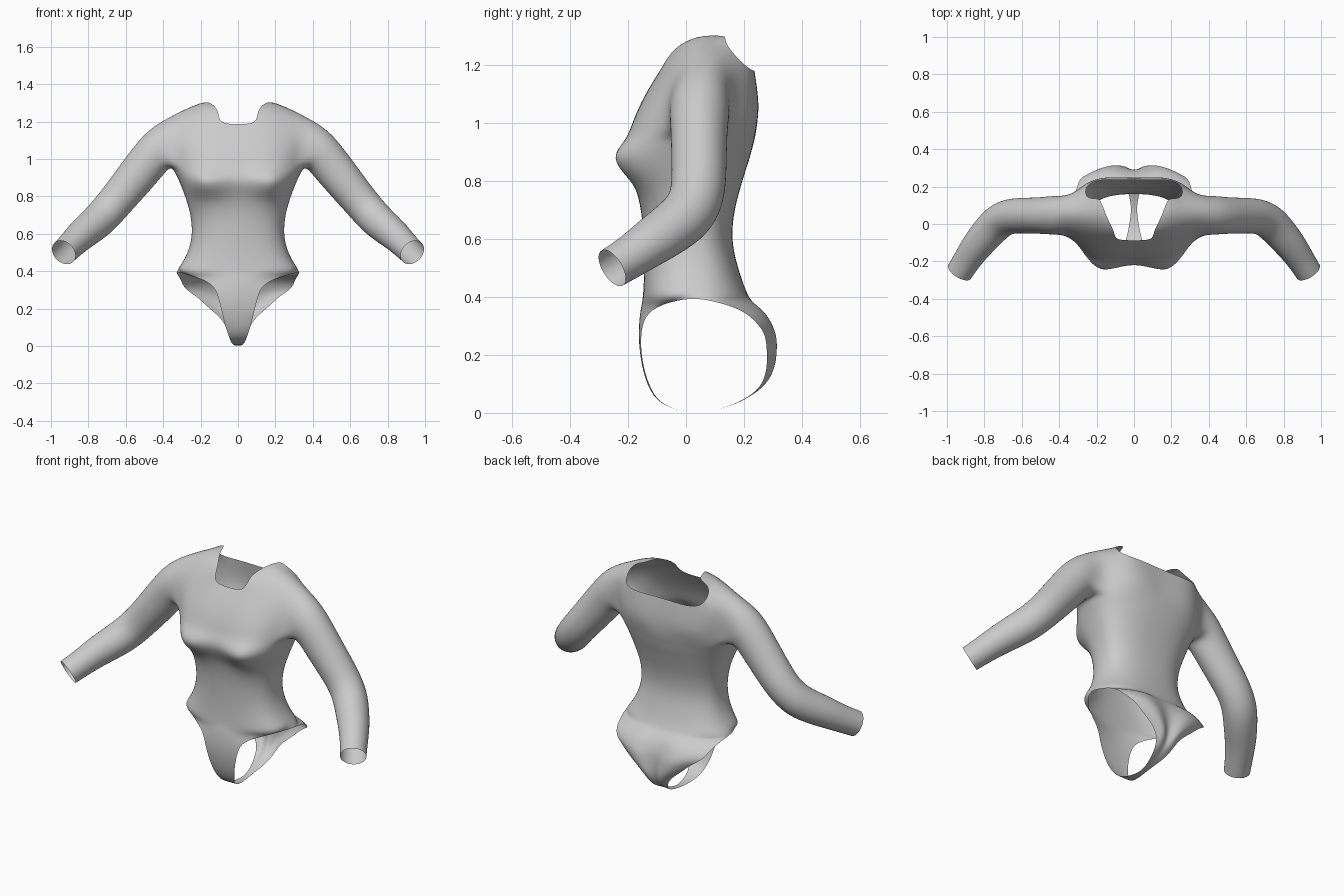
import bpy, bmesh, math
from mathutils import Vector

N = 12  # columns from front centre (0) round the side (6) to back centre (12)

bm = bmesh.new()


def grid(rows, closed=False):
    """Skin a list of equally long point rows with quads."""
    vs = [[bm.verts.new(p) for p in row] for row in rows]
    n = len(vs[0])
    for a, b in zip(vs, vs[1:]):
        for i in range(n if closed else n - 1):
            j = (i + 1) % n
            bm.faces.new((a[i], a[j], b[j], b[i]))


def spread(k):
    return abs(math.sin(math.pi * k / N)) ** 0.8


def ring(z, w, yf, yb, side):
    """Half cross-section of the torso with a soft bust bulge."""
    pts = []
    for k in range(N + 1):
        c = math.cos(math.pi * k / N)
        x = w * spread(k) if 0 < k < N else 0.0
        depth = side - yf if c > 0 else yb - side
        y = side - math.copysign(abs(c) ** 0.8, c) * depth
        if c > 0.05:
            y -= 0.078 * math.exp(-((x - 0.18) / 0.095) ** 2 - ((z - 0.87) / 0.075) ** 2)
        pts.append((x, y, z))
    return pts


def panel_row(cy, cz, edge, bump=0.0):
    """Row from the centre line out to the leg opening, columns 0..6."""
    ex, ey, ez = edge
    pts = []
    for k in range(7):
        t = spread(k)
        y = cy + (ey - cy) * t * t + bump * math.sin(math.pi * t)
        pts.append((ex * t, y, cz + (ez - cz) * t))
    return pts


# Torso from hip to armpit: z, half width, front y, back y, side y
torso = [ring(*r) for r in (
    (0.40, 0.335, -0.15, 0.218, 0.02),
    (0.45, 0.295, -0.147, 0.197, 0.02),
    (0.52, 0.262, -0.145, 0.175, 0.02),
    (0.60, 0.245, -0.147, 0.157, 0.02),
    (0.70, 0.254, -0.155, 0.167, 0.02),
    (0.78, 0.278, -0.172, 0.190, 0.03),
    (0.83, 0.296, -0.193, 0.205, 0.03),
    (0.88, 0.316, -0.210, 0.222, 0.03),
    (0.92, 0.336, -0.208, 0.232, 0.035),
    (0.955, 0.355, -0.195, 0.242, 0.04))]
grid(torso)
hip, armpit = torso[0], torso[-1]

# Front pelvis panel, narrowing to the crotch
crotch = panel_row(0.07, 0.0, (0.012, 0.07, 0.0))
grid([hip[:7]] + [panel_row(*r) for r in (
    (-0.155, 0.375, (0.25, -0.09, 0.375)),
    (-0.160, 0.34, (0.13, -0.145, 0.335)),
    (-0.165, 0.27, (0.105, -0.158, 0.26)),
    (-0.158, 0.19, (0.085, -0.152, 0.18)),
    (-0.140, 0.11, (0.068, -0.132, 0.105)),
    (-0.105, 0.04, (0.045, -0.10, 0.04)),
    (-0.030, 0.006, (0.03, -0.03, 0.006)))] + [crotch])

# Back pelvis panel with a soft centre crease
grid([hip[:5:-1]] + [panel_row(*r) for r in (
    (0.227, 0.385, (0.325, 0.10, 0.385), 0.02),
    (0.250, 0.35, (0.305, 0.20, 0.355), 0.035),
    (0.270, 0.31, (0.288, 0.25, 0.305), 0.035),
    (0.280, 0.265, (0.225, 0.275, 0.27), 0.038),
    (0.280, 0.21, (0.165, 0.28, 0.21), 0.037),
    (0.280, 0.16, (0.095, 0.28, 0.155), 0.03),
    (0.262, 0.10, (0.060, 0.265, 0.10), 0.02),
    (0.215, 0.052, (0.045, 0.22, 0.05)),
    (0.140, 0.02, (0.022, 0.14, 0.02)))] + [crotch])

# Upper chest up to the front neckline, columns 0..4
f1 = [(0, -.175, 1.03), (.11, -.177, 1.03), (.20, -.163, 1.03), (.28, -.125, 1.03), (.335, -.065, 1.03)]
f2 = [(0, -.135, 1.11), (.11, -.135, 1.11), (.19, -.12, 1.11), (.275, -.09, 1.11), (.345, -.05, 1.11)]
f3 = [(0, -.088, 1.185), (.105, -.086, 1.188), (.18, -.075, 1.19), (.27, -.05, 1.185), (.355, -.02, 1.175)]
grid([armpit[:5], f1, f2, f3])

# Shoulder straps, columns 1..4, ending at the shoulder seam
f4 = [(.10, -.045, 1.26), (.165, -.035, 1.26), (.255, -.01, 1.245), (.365, .02, 1.21)]
seam = [(.15, .04, 1.305), (.19, .05, 1.31), (.265, .055, 1.283), (.372, .06, 1.225)]
grid([f3[1:], f4, seam])

# Upper back, columns 8..12
b1 = [(.335, .145, 1.03), (.275, .21, 1.03), (.20, .247, 1.03), (.11, .256, 1.03), (0, .247, 1.03)]
b2 = [(.345, .15, 1.11), (.272, .21, 1.11), (.20, .243, 1.11), (.11, .25, 1.11), (0, .24, 1.11)]
b3 = [(.355, .14, 1.18), (.26, .205, 1.195), (.20, .235, 1.18), (.11, .238, 1.18), (0, .232, 1.18)]
b4 = [(.37, .105, 1.215), (.262, .14, 1.265), (.205, .135, 1.295), (.178, .135, 1.302)]
grid([armpit[8:], b1, b2, b3])
grid([b3[:2], b4[:2]])
grid([b4, seam[::-1]])

# Sleeve: starts on the armhole loop and follows the bent arm
armhole = [armpit[6], armpit[5], armpit[4], f1[4], f2[4], f3[4], f4[3], seam[3],
           b4[0], b3[0], b2[0], b1[0], armpit[8], armpit[7]]
arm = [(.43, .047, 1.05, .122, .108), (.49, .045, .975, .112, .10),
       (.59, .045, .85, .104, .098), (.665, .043, .76, .098, .097),
       (.725, .015, .69, .097, .098), (.78, -.045, .64, .093, .094),
       (.84, -.115, .592, .085, .087), (.888, -.185, .543, .076, .077),
       (.932, -.255, .50, .073, .073)]
path = [Vector((.30, .05, 1.07))] + [Vector(a[:3]) for a in arm]
path.append(path[-1] * 2 - path[-2])
sleeve = [armhole]
for i, (x, y, z, r, ry) in enumerate(arm, 1):
    t = (path[i + 1] - path[i - 1]).normalized()
    up = t.cross(Vector((0, 1, 0))).normalized()
    front = t.cross(up)
    loop = []
    for s in range(14):
        a = 2 * math.pi * s / 14
        loop.append(path[i] - up * (r * math.cos(a)) + front * (ry * math.sin(a)))
    sleeve.append(loop)
grid(sleeve, closed=True)

# Weld the panels and face the surface outward
bmesh.ops.remove_doubles(bm, verts=bm.verts, dist=1e-4)
bmesh.ops.recalc_face_normals(bm, faces=bm.faces)
bm.normal_update()
back = max(bm.faces, key=lambda f: f.calc_center_median().y)
if back.normal.y < 0:
    bmesh.ops.reverse_faces(bm, faces=bm.faces)
for f in bm.faces:
    f.smooth = True

mesh = bpy.data.meshes.new("bodysuit")
bm.to_mesh(mesh)
bm.free()
suit = bpy.data.objects.new("bodysuit", mesh)
bpy.context.collection.objects.link(suit)

grey = bpy.data.materials.new("plain grey")
grey.diffuse_color = (0.6, 0.6, 0.6, 1)
mesh.materials.append(grey)

# Mirror the half and round it off
mirror = suit.modifiers.new("mirror", 'MIRROR')
mirror.merge_threshold = 0.0005
sub = suit.modifiers.new("smooth", 'SUBSURF')
sub.levels = sub.render_levels = 2
